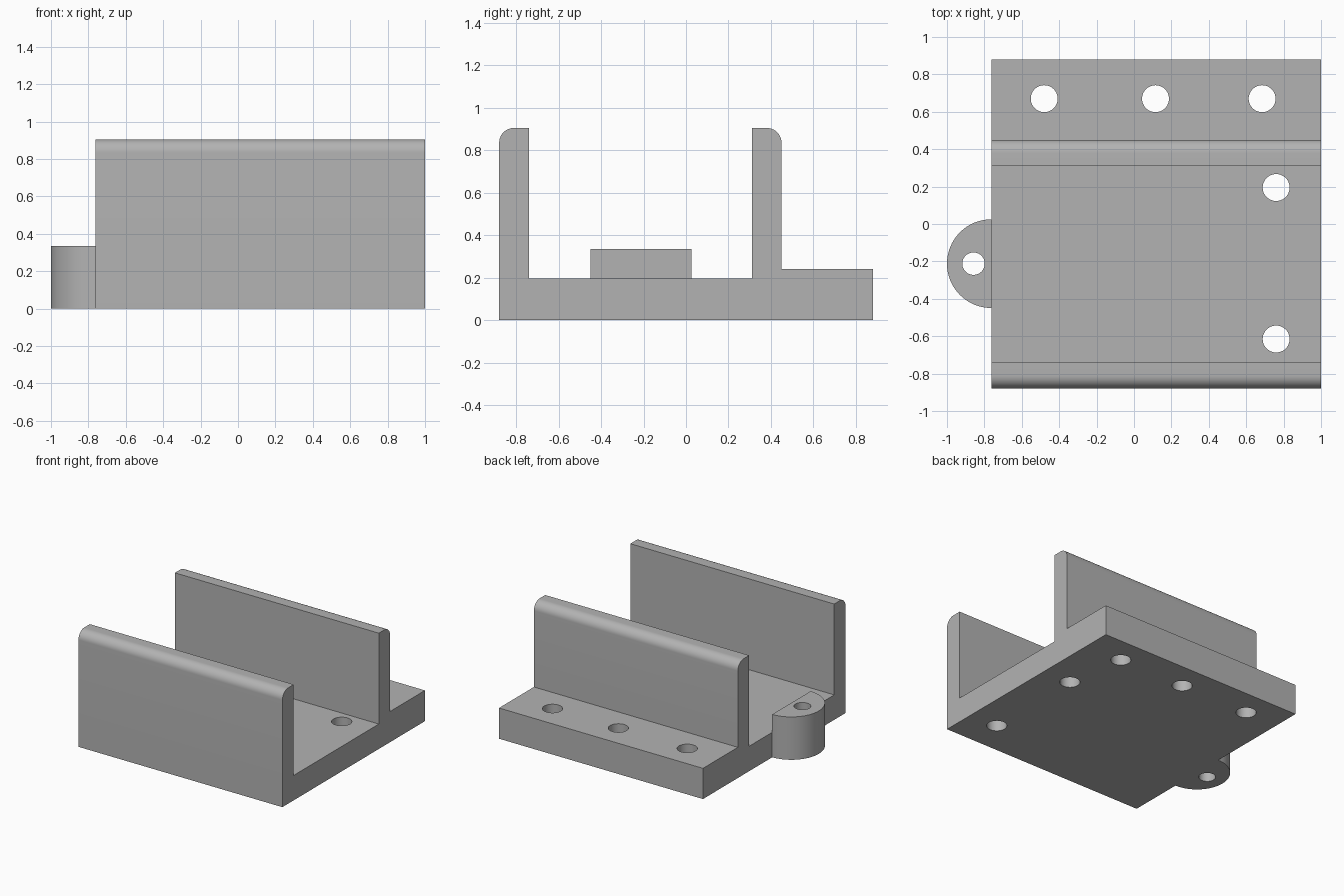
import bpy, bmesh
from math import pi, cos, sin, radians
from mathutils import Vector

cube = bpy.data.objects.get("Cube")
if cube:
    bpy.data.objects.remove(cube, do_unlink=True)

grey = bpy.data.materials.new("plain grey")
grey.use_nodes = True
colour = (0.45, 0.45, 0.45, 1)
grey.diffuse_color = colour
grey.node_tree.nodes["Principled BSDF"].inputs["Base Color"].default_value = colour


def arc(cx, cy, r, start, end, steps):
    """Points along an arc, angles in degrees."""
    angles = [radians(start + (end - start) * i / steps) for i in range(steps + 1)]
    return [(cx + r * cos(a), cy + r * sin(a)) for a in angles]


def extrude(name, points, direction):
    """Solid made by sweeping a closed 3D outline along a vector."""
    bm = bmesh.new()
    face = bm.faces.new([bm.verts.new(p) for p in points])
    new = bmesh.ops.extrude_face_region(bm, geom=[face])["geom"]
    verts = [v for v in new if isinstance(v, bmesh.types.BMVert)]
    bmesh.ops.translate(bm, verts=verts, vec=Vector(direction))
    bmesh.ops.recalc_face_normals(bm, faces=bm.faces)
    mesh = bpy.data.meshes.new(name)
    bm.to_mesh(mesh)
    bm.free()
    mesh.materials.append(grey)
    obj = bpy.data.objects.new(name, mesh)
    bpy.context.collection.objects.link(obj)
    return obj


def select(obj):
    bpy.ops.object.select_all(action="DESELECT")
    obj.select_set(True)
    bpy.context.view_layer.objects.active = obj


def drill(obj, holes, radius):
    """Cut vertical through holes."""
    for x, y in holes:
        ring = [(px, py, -0.2) for px, py in arc(x, y, radius, 0, 360, 48)[:-1]]
        cutter = extrude("hole_cutter", ring, (0, 0, 0.8))
        cutter.hide_render = True
        select(obj)
        mod = obj.modifiers.new("hole", "BOOLEAN")
        mod.operation = "DIFFERENCE"
        mod.solver = "EXACT"
        mod.object = cutter
        bpy.ops.object.modifier_apply(modifier=mod.name)
        bpy.data.objects.remove(cutter, do_unlink=True)
    select(obj)
    bpy.ops.object.shade_smooth_by_angle(angle=radians(30))


# Channel body: side profile with two walls, floor and rear flange
left, right = -0.763, 1.0
front, back, top, floor, flange, r = -0.88, 0.88, 0.905, 0.195, 0.24, 0.07
wall_front, wall_back = 0.31, 0.45
profile = [(front, 0), (back, 0), (back, flange), (wall_back, flange)]
profile += arc(wall_back - r, top - r, r, 0, 90, 12)
profile += [(wall_front, top), (wall_front, floor), (-0.74, floor), (-0.74, top)]
profile += arc(front + r, top - r, r, 90, 180, 12)
body = extrude("channel_body", [(left, y, z) for y, z in profile], (right - left, 0, 0))
drill(body, [(-0.48, 0.67), (0.115, 0.67), (0.685, 0.67), (0.76, 0.195), (0.76, -0.615)], 0.072)

# Half-round mounting lug on the side
half_disc = arc(left, -0.212, 0.237, 90, 270, 32)
lug = extrude("mounting_lug", [(x, y, 0) for x, y in half_disc], (0, 0, 0.335))
drill(lug, [(-0.858, -0.212)], 0.06)
